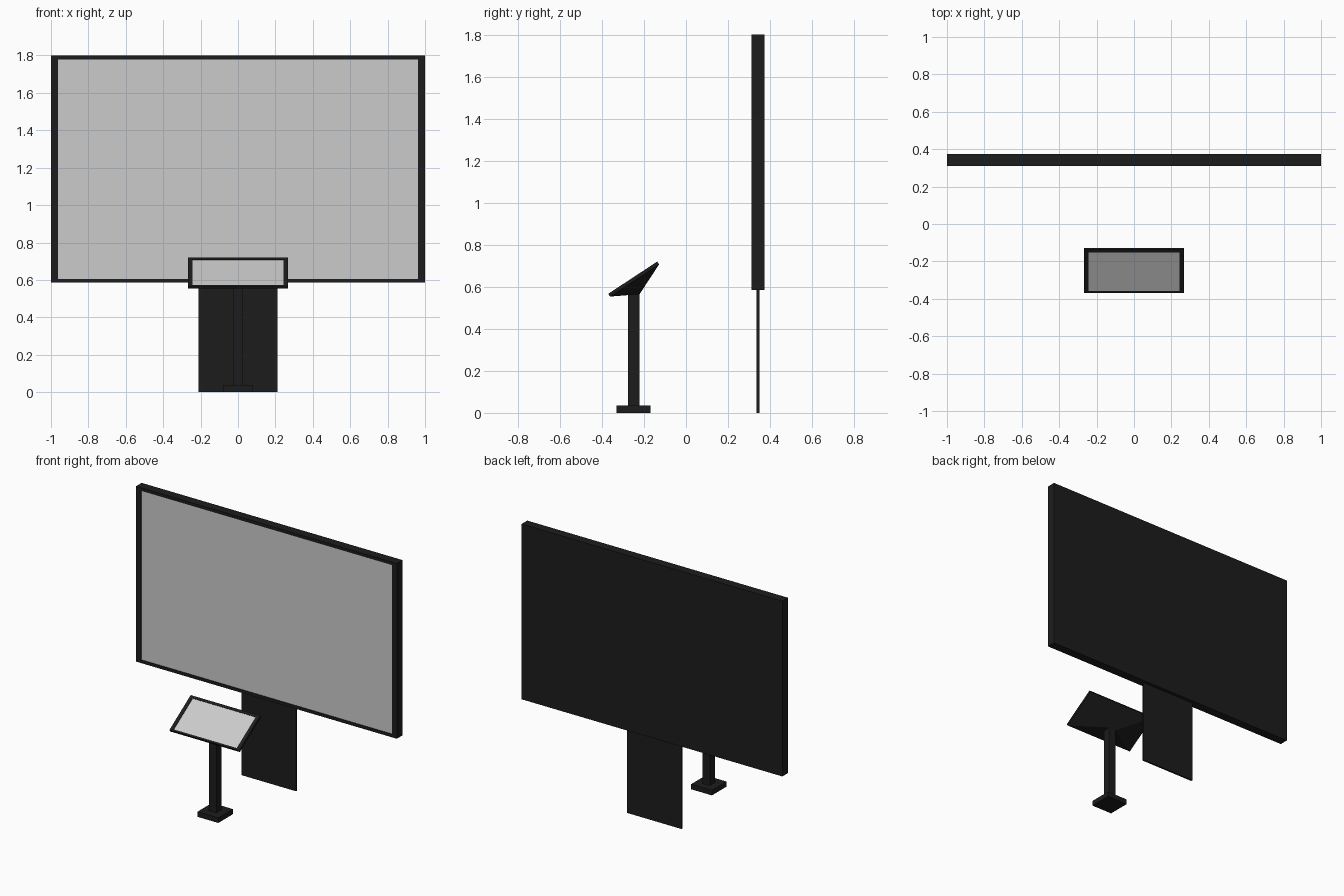
import bpy, bmesh, math
from mathutils import Matrix, Vector

if "Cube" in bpy.data.objects:
    bpy.data.objects.remove(bpy.data.objects["Cube"])

dark = bpy.data.materials.new("dark_casing")
dark.diffuse_color = (0.012, 0.012, 0.012, 1)
dark.use_nodes = True
dark.node_tree.nodes["Principled BSDF"].inputs["Base Color"].default_value = dark.diffuse_color


def finish(bm, name, mat=None, matrix=Matrix()):
    me = bpy.data.meshes.new(name)
    bm.to_mesh(me)
    bm.free()
    me.transform(matrix)
    if mat:
        me.materials.append(mat)
    ob = bpy.data.objects.new(name, me)
    bpy.context.collection.objects.link(ob)
    return ob


def box(name, x, y, z):
    bm = bmesh.new()
    size = [b - a for a, b in (x, y, z)]
    mid = [(a + b) / 2 for a, b in (x, y, z)]
    bmesh.ops.create_cube(bm, size=1, matrix=Matrix.Translation(mid) @ Matrix.Diagonal((*size, 1)))
    return finish(bm, name, dark)


def display(name, w, h, depth, side, top, bottom, recess, matrix):
    """Casing with its face on local z = 0, plus a slightly sunken screen."""
    bm = bmesh.new()
    bmesh.ops.create_cube(bm, size=1, matrix=Matrix.Translation((0, 0, -depth / 2)) @ Matrix.Diagonal((w, h, depth, 1)))
    front = max(bm.faces, key=lambda f: f.calc_center_median().z)
    bmesh.ops.inset_region(bm, faces=[front], thickness=min(side, top, bottom) / 2)
    for v in front.verts:
        v.co.x = math.copysign(w / 2 - side, v.co.x)
        v.co.y = h / 2 - top if v.co.y > 0 else -h / 2 + bottom
    well = bmesh.ops.extrude_discrete_faces(bm, faces=[front])["faces"][0]
    for v in well.verts:
        v.co.z -= recess
    corners = [v.co.copy() for v in well.verts]
    bm.faces.remove(well)
    finish(bm, name + "_frame", dark, matrix)

    # screen closes the well
    bm = bmesh.new()
    bm.faces.new([bm.verts.new(c) for c in corners])
    finish(bm, name + "_screen", None, matrix)


# large display and its flat support plate
display("wall_display", 2.0, 1.215, 0.062, 0.037, 0.021, 0.021, 0.005,
        Matrix.Translation((0, 0.311, 1.1925)) @ Matrix.Rotation(math.pi / 2, 4, 'X'))
box("support_plate", (-0.21, 0.21), (0.336, 0.349), (0, 0.6))

# tilted console
W, H, T = 0.534, 0.279, 0.016
tilt = Matrix.Translation((0, -0.2535, 0.6435)) @ Matrix.Rotation(math.radians(33.3), 4, 'X')
display("console", W, H, T, 0.025, 0.018, 0.013, 0.003, tilt)

# tapered housing from the console's back down to the post
px, py0, py1, pz = 0.0275, -0.276, -0.221, 0.565
bm = bmesh.new()
for sx in (-1, 1):
    for sy in (-1, 1):
        bm.verts.new(tilt @ Vector((sx * W / 2, sy * H / 2, -T)))
    for y in (py0, py1):
        bm.verts.new((sx * px, y, pz))
bmesh.ops.convex_hull(bm, input=bm.verts[:])
finish(bm, "console_housing", dark)

# post and foot
box("console_post", (-px, px), (py0, py1), (0.03, pz))
box("console_foot", (-0.08, 0.08), (-0.33, -0.17), (0, 0.035))
